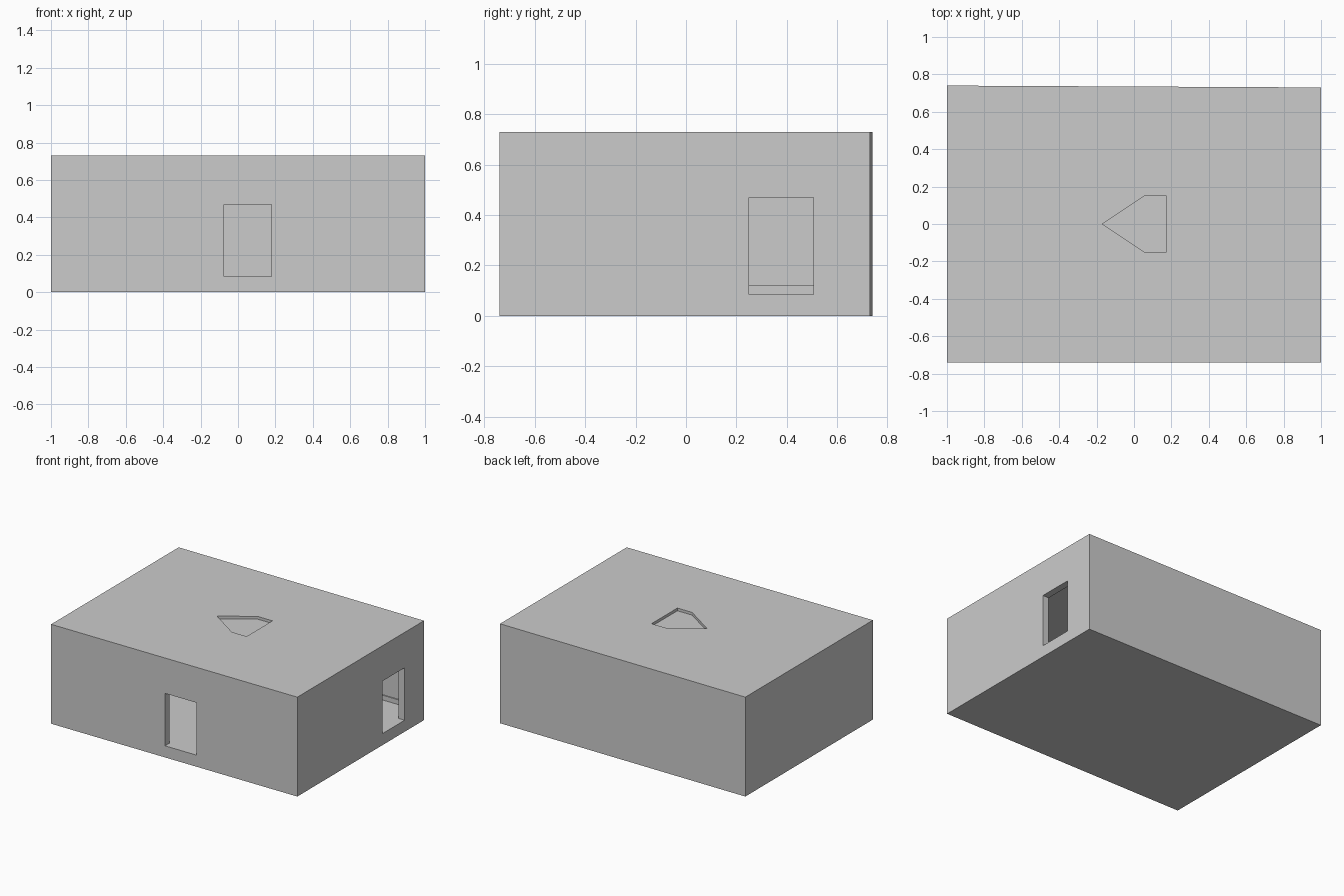
import bpy, bmesh

if "Cube" in bpy.data.objects:
    bpy.data.objects.remove(bpy.data.objects["Cube"])


def prism(name, outline, z0, z1):
    """Vertical prism from an anticlockwise xy outline."""
    bm = bmesh.new()
    low = [bm.verts.new((x, y, z0)) for x, y in outline]
    high = [bm.verts.new((x, y, z1)) for x, y in outline]
    bm.faces.new(low[::-1])
    bm.faces.new(high)
    n = len(outline)
    for i in range(n):
        j = (i + 1) % n
        bm.faces.new((low[i], low[j], high[j], high[i]))
    mesh = bpy.data.meshes.new(name)
    bm.to_mesh(mesh)
    bm.free()
    obj = bpy.data.objects.new(name, mesh)
    bpy.context.collection.objects.link(obj)
    return obj


def block(name, x0, x1, y0, y1, z0, z1):
    return prism(name, [(x0, y0), (x1, y0), (x1, y1), (x0, y1)], z0, z1)


def cut(target, cutter):
    mod = target.modifiers.new("cut", 'BOOLEAN')
    mod.operation = 'DIFFERENCE'
    mod.solver = 'EXACT'
    mod.object = cutter
    bpy.context.view_layer.objects.active = target
    bpy.ops.object.modifier_apply(modifier=mod.name)
    bpy.data.objects.remove(cutter, do_unlink=True)


W, D, H, T = 1.0, 0.74, 0.73, 0.05
FLOOR = 0.085

# building shell, its back wall very slightly skewed
shell = prism("building_shell", [(-W, -D), (W, -D), (W, D - 0.01), (-W, D)], 0, H)

# hollow room
cut(shell, block("room_cutter", -W + T, W - T, -D + T, D - T, FLOOR, H - T))

# front and right openings, sills level with the floor
cut(shell, block("front_cutter", -0.075, 0.18, -D - 0.1, -D + 0.2, FLOOR, 0.47))
cut(shell, block("right_cutter", W - 0.2, W + 0.1, 0.25, 0.505, FLOOR, 0.47))

# shallow pointed recess in the roof
arrow = [(-0.17, 0), (0.055, -0.15), (0.175, -0.15), (0.175, 0.15), (0.055, 0.15)]
cut(shell, prism("roof_cutter", arrow, H - 0.02, H + 0.1))

# low skirting along the back and left inner walls
S = 0.008
block("back_skirting", -W + T, W - T, D - T - S, D - T, FLOOR, 0.12)
block("left_skirting", -W + T, -W + T + S, -D + T, D - T - S, FLOOR, 0.12)
